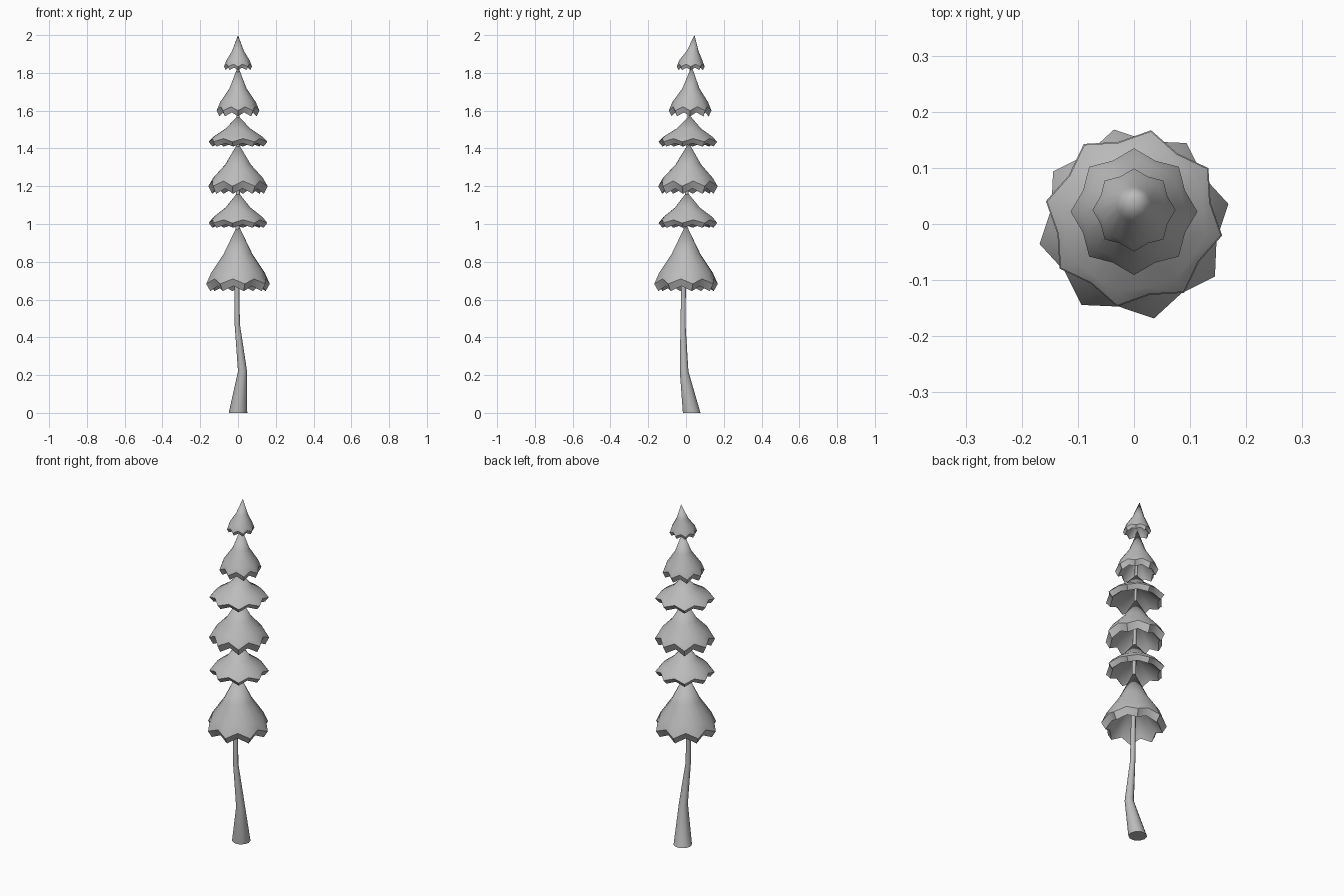
import bpy, bmesh, math
from mathutils import Vector

cube = bpy.data.objects.get("Cube")
if cube:
    bpy.data.objects.remove(cube, do_unlink=True)

grey = bpy.data.materials.new("plain_grey")
grey.use_nodes = True
colour = (0.5, 0.5, 0.5, 1)
grey.diffuse_color = colour
grey.node_tree.nodes["Principled BSDF"].inputs["Base Color"].default_value = colour


def finish(name, bm, angle):
    bmesh.ops.recalc_face_normals(bm, faces=bm.faces)
    mesh = bpy.data.meshes.new(name)
    bm.to_mesh(mesh)
    bm.free()
    mesh.materials.append(grey)
    obj = bpy.data.objects.new(name, mesh)
    bpy.context.collection.objects.link(obj)
    bpy.ops.object.select_all(action='DESELECT')
    obj.select_set(True)
    bpy.context.view_layer.objects.active = obj
    bpy.ops.object.shade_smooth_by_angle(angle=math.radians(angle))


def bridge(bm, a, b):
    n = len(a)
    for i in range(n):
        j = (i + 1) % n
        bm.faces.new((a[i], a[j], b[j], b[i]))


def fan(bm, ring, tip):
    for i in range(len(ring)):
        bm.faces.new((ring[i], ring[(i + 1) % len(ring)], tip))


def star_ring(bm, centre, radius, z, turn, notch, lift):
    """Sixteen points: eight low tips between eight raised, pulled-in notches."""
    ring = []
    for i in range(16):
        a = math.radians(turn) + i * math.pi / 8
        odd = i % 2
        r = radius * (1 - notch * odd)
        ring.append(bm.verts.new((r * math.cos(a), centre + r * math.sin(a), z + lift * odd)))
    return ring


def bough(name, low, top, radius, y, tip_y, turn, rim, mid):
    """Hollow skirt: concave cone, inward rim and inner cone."""
    bm = bmesh.new()
    edge = low + rim
    rise = top - edge
    lift = rim * 0.7
    mid_y = y + (tip_y - y) * 0.5
    tip = bm.verts.new((0, tip_y, top))
    middle = star_ring(bm, mid_y, radius * mid, edge + rise * 0.5, turn, 0.03, 0)
    shoulder = star_ring(bm, y, radius * 0.84, edge + rise * 0.19, turn, 0.06, lift * 0.3)
    outer = star_ring(bm, y, radius, edge, turn, 0.13, lift)
    under = star_ring(bm, y, radius * 0.87, low, turn, 0.13, lift)
    inner = bm.verts.new((0, mid_y, edge + rise * 0.6))
    fan(bm, middle, tip)
    bridge(bm, middle, shoulder)
    bridge(bm, shoulder, outer)
    bridge(bm, outer, under)
    fan(bm, under, inner)
    finish(name, bm, 40)


# Boughs from the ground up
bough("bough_bottom", 0.645, 1.0, 0.172, 0.0, 0.0, 12, 0.038, 0.45)
bough("bough_second", 0.98, 1.17, 0.158, 0.01, 0.005, -11, 0.025, 0.42)
bough("bough_third", 1.16, 1.43, 0.16, 0.01, 0.015, -11, 0.04, 0.43)
bough("bough_fourth", 1.41, 1.575, 0.158, 0.01, 0.02, -11, 0.025, 0.42)
bough("bough_fifth", 1.57, 1.835, 0.113, 0.022, 0.03, 0, 0.03, 0.4)
bough("bough_top", 1.815, 2.0, 0.074, 0.025, 0.045, 0, 0.018, 0.42)

# Crooked tapering trunk: x, y, z, radius
path = [(0, 0.03, 0, 0.049), (0.024, -0.01, 0.22, 0.024), (-0.004, -0.016, 0.47, 0.014),
        (-0.006, -0.013, 0.68, 0.013), (0, 0.004, 1.16, 0.01), (0, 0.025, 1.86, 0.006)]
bm = bmesh.new()
rings = []
for x, y, z, r in path:
    rings.append([bm.verts.new(Vector((x, y, z)) + Vector((math.cos(a), math.sin(a), 0)) * r)
                  for a in (i * math.tau / 10 for i in range(10))])
for a, b in zip(rings, rings[1:]):
    bridge(bm, a, b)
bm.faces.new(rings[0])
bm.faces.new(rings[-1])
finish("trunk", bm, 45)
